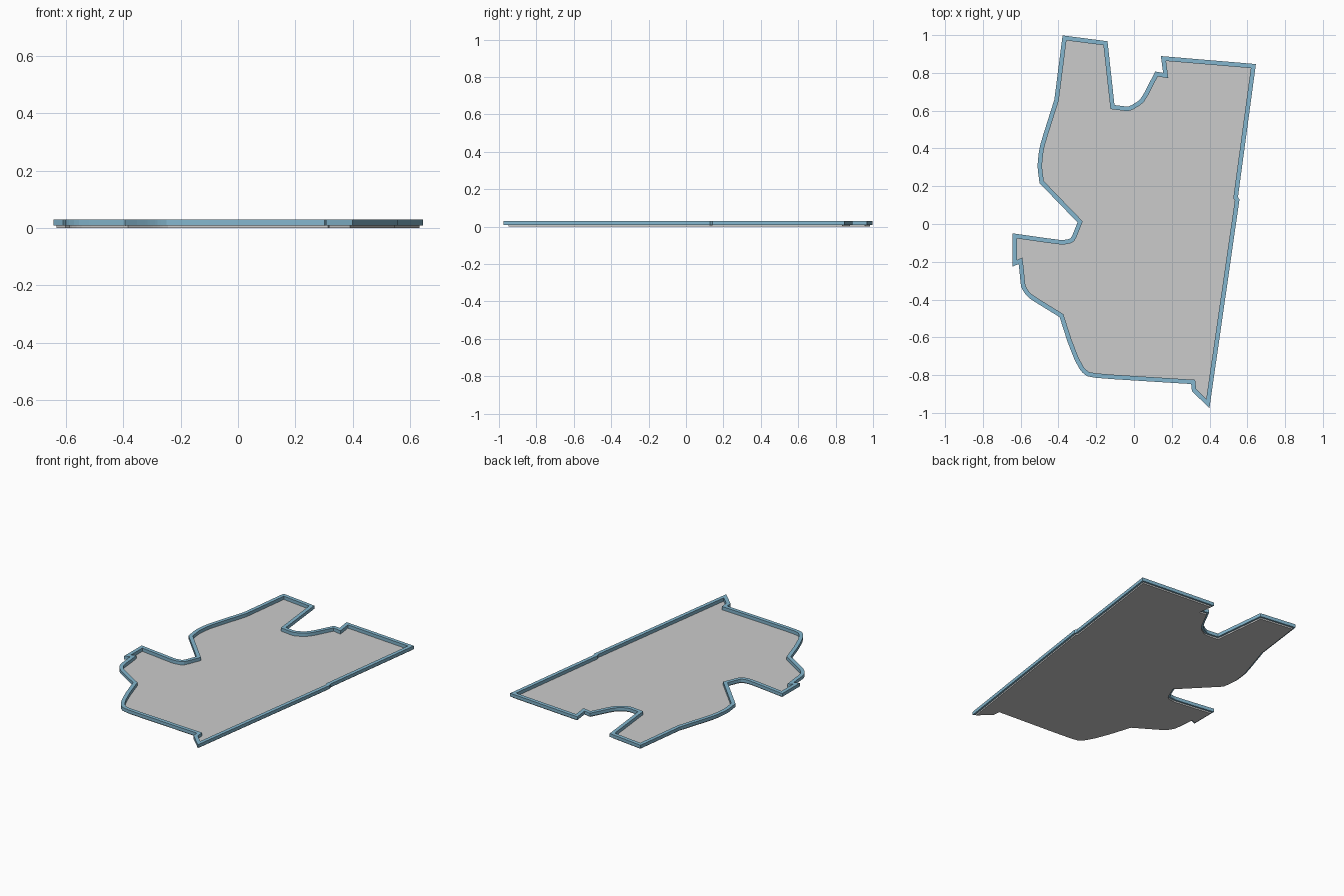
import bpy, bmesh
from mathutils import Vector

if "Cube" in bpy.data.objects:
    bpy.data.objects.remove(bpy.data.objects["Cube"])

# Plate outline, clockwise from the top left corner: sharp corners (x, y), rounded bends (x, y, 1)
OUTLINE = [
    (-.368, .985), (-.151, .957), (-.114, .619), (-.024, .608, 1), (.045, .651, 1),
    (.119, .794), (.168, .786), (.156, .876), (.632, .836), (.538, .140), (.546, .127),
    (.391, -.950), (.390, -.947), (.318, -.880), (.313, -.836), (-.235, -.802, 1),
    (-.272, -.772, 1), (-.304, -.714, 1), (-.341, -.619), (-.384, -.485),
    (-.555, -.380, 1), (-.587, -.332, 1), (-.595, -.243), (-.601, -.195), (-.632, -.208),
    (-.632, -.063), (-.463, -.087, 1), (-.378, -.098, 1), (-.325, -.088, 1),
    (-.285, .011), (-.489, .222), (-.500, .307, 1), (-.489, .407, 1), (-.410, .656),
]
OUTLINE.remove((.390, -.947))
RIM = 0.0118                       # half the rim width
FLOOR, TOP = 0.009, 0.03


def rounded(points):
    """Replace each flagged bend with three points on a small curve."""
    out, n = [], len(points)
    for i, p in enumerate(points):
        b = Vector(p[:2])
        if len(p) == 2:
            out.append(b)
            continue
        a = b.lerp(Vector(points[i - 1][:2]), 0.25)
        c = b.lerp(Vector(points[(i + 1) % n][:2]), 0.25)
        out += [a, (a + 2 * b + c) / 4, c]
    return out


def offset(points, d):
    """Mitred offset of a clockwise loop; positive goes outward."""
    out, n = [], len(points)
    for i, p in enumerate(points):
        e1 = (p - points[i - 1]).normalized()
        e2 = (points[(i + 1) % n] - p).normalized()
        n1, n2 = Vector((-e1.y, e1.x)), Vector((-e2.y, e2.x))
        out.append(p + (n1 + n2) * d / max(1 + n1.dot(n2), 0.12))
    return out


def finish(bm, name):
    bmesh.ops.recalc_face_normals(bm, faces=bm.faces)
    mesh = bpy.data.meshes.new(name)
    bm.to_mesh(mesh)
    bm.free()
    obj = bpy.data.objects.new(name, mesh)
    bpy.context.collection.objects.link(obj)
    return obj


def ring(bm, points, z):
    return [bm.verts.new((p.x, p.y, z)) for p in points]


def bridge(bm, a, b):
    for i in range(len(a)):
        bm.faces.new((a[i - 1], a[i], b[i], b[i - 1]))


path = rounded(OUTLINE)

# Floor plate
bm = bmesh.new()
low, high = ring(bm, path, 0), ring(bm, path, FLOOR)
bridge(bm, low, high)
caps = [bm.faces.new(low), bm.faces.new(high)]
bmesh.ops.triangulate(bm, faces=caps)
finish(bm, "floor_plate")

# Raised rim following the plate edge
bm = bmesh.new()
outer, inner = offset(path, RIM), offset(path, -RIM)
loops = [ring(bm, outer, FLOOR), ring(bm, outer, TOP),
         ring(bm, inner, TOP), ring(bm, inner, FLOOR)]
for k in range(4):
    bridge(bm, loops[k - 1], loops[k])
rim = finish(bm, "edge_rim")
blue = bpy.data.materials.new("rim_blue")
blue.diffuse_color = (0.23, 0.47, 0.62, 1)
blue.use_nodes = True
blue.node_tree.nodes["Principled BSDF"].inputs["Base Color"].default_value = blue.diffuse_color
rim.data.materials.append(blue)
